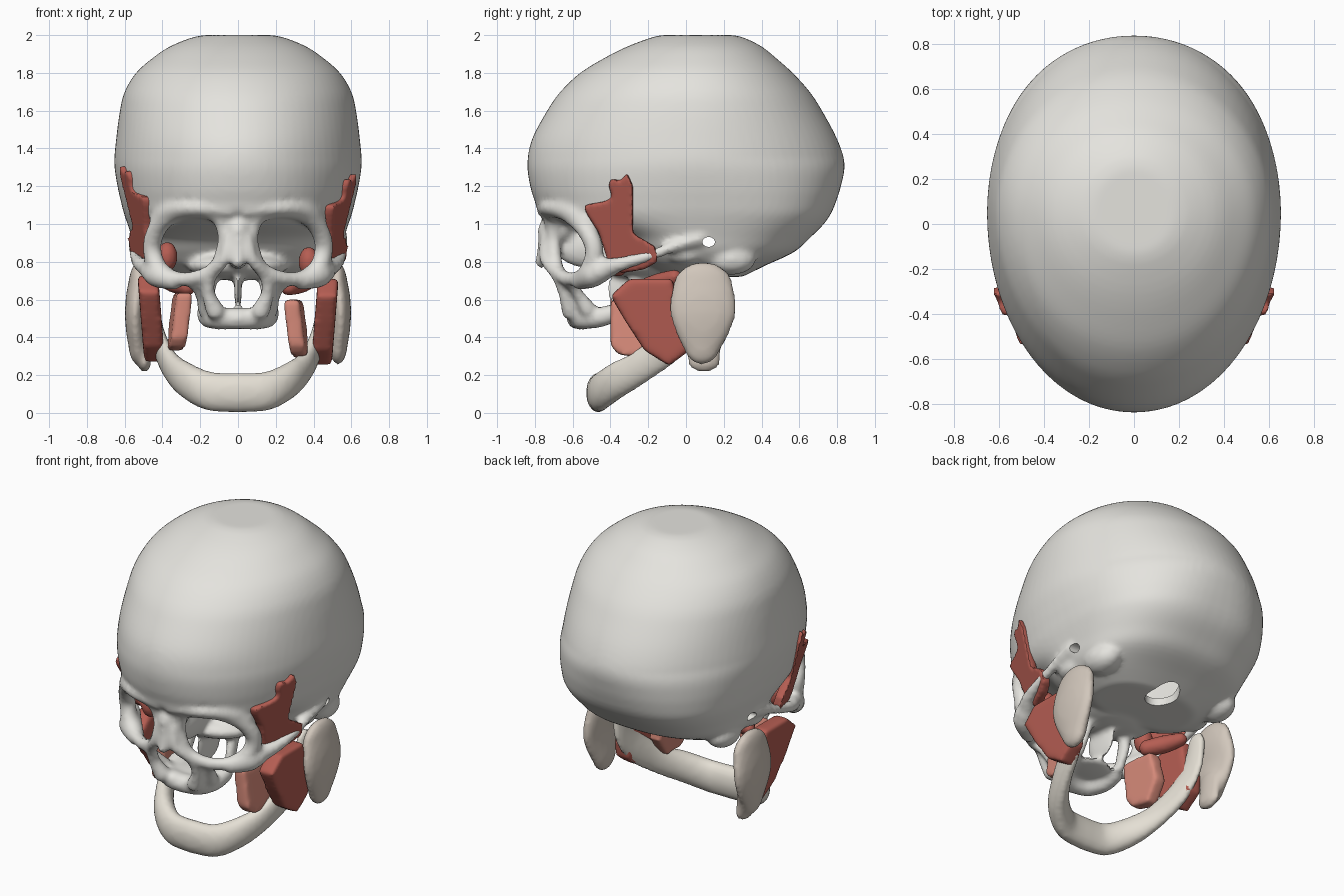
import bpy, bmesh, math
from mathutils import Matrix, Vector

if "Cube" in bpy.data.objects:
    bpy.data.objects.remove(bpy.data.objects["Cube"])


def material(name, rgb):
    m = bpy.data.materials.new(name)
    m.diffuse_color = (*rgb, 1)
    m.use_nodes = True
    m.node_tree.nodes["Principled BSDF"].inputs["Base Color"].default_value = m.diffuse_color
    return m


BONE = material("bone", (0.78, 0.77, 0.73))
JAW = material("jaw_bone", (0.78, 0.74, 0.66))
GLAND = material("gland", (0.64, 0.57, 0.50))
RED = material("muscle", (0.46, 0.11, 0.085))
PINK = material("light_muscle", (0.66, 0.25, 0.19))

# one unit ball, reused for every organic piece
ball = bmesh.new()
bmesh.ops.create_icosphere(ball, subdivisions=3, radius=1)
ball.verts.index_update()
BALL_V = [v.co.copy() for v in ball.verts]
BALL_F = [[v.index for v in f.verts] for f in ball.faces]
ball.free()


def blob(bm, c, r):
    vs = [bm.verts.new([c[k] + r[k] * v[k] for k in range(3)]) for v in BALL_V]
    for f in BALL_F:
        bm.faces.new([vs[i] for i in f])


def spline(P, steps):
    """Points on a smooth curve through vectors P; steps(b, c) is the count per span."""
    P = [P[0]] + P + [P[-1]]
    for a, b, c, d in zip(P, P[1:], P[2:], P[3:]):
        n = steps(b, c)
        for i in range(n):
            t = i / n
            yield 0.5 * (2 * b + (c - a) * t + (2 * a - 5 * b + 4 * c - d) * t * t
                         + (3 * b - a - 3 * c + d) * t ** 3)
    yield P[-1]


def strand(bm, pts, side=1):
    """Smooth run of overlapping ellipsoids; points are x, y, z, then one or three radii."""
    P = [Vector(p if len(p) == 6 else (*p[:3], p[3], p[3], p[3])) for p in pts]
    for q in spline(P, lambda b, c: max(2, int((c - b).length / (0.45 * min(b[3:]))))):
        blob(bm, (side * q[0], q[1], q[2]), q[3:])


def slab(bm, outline, x_at, half, side=1, dz=0):
    """Sheet with a y-z outline, lying on the surface x = x_at(y, z)."""
    loops = [[bm.verts.new((side * (x_at(y, z) + o), y, z + dz)) for y, z in outline]
             for o in (-half, half)]
    n = len(outline)
    faces = [bm.faces.new(loops[0]), bm.faces.new(loops[1])]
    for i in range(n):
        j = (i + 1) % n
        faces.append(bm.faces.new((loops[0][i], loops[0][j], loops[1][j], loops[1][i])))
    bmesh.ops.recalc_face_normals(bm, faces=faces)
    bmesh.ops.triangulate(bm, faces=faces)


def to_object(bm, name):
    me = bpy.data.meshes.new(name)
    bm.to_mesh(me)
    bm.free()
    ob = bpy.data.objects.new(name, me)
    bpy.context.collection.objects.link(ob)
    return ob


def finish(bm, name, mat, voxel=0.018, smooth=3, cutters=()):
    """Fuse the pieces into one skin, relax it, then cut the openings."""
    ob = to_object(bm, name)
    m = ob.modifiers.new("fuse", "REMESH")
    m.mode, m.voxel_size = "VOXEL", voxel
    m = ob.modifiers.new("relax", "SMOOTH")
    m.factor, m.iterations = 0.5, smooth
    for c in cutters:
        m = ob.modifiers.new("cut", "BOOLEAN")
        m.operation, m.solver, m.object = "DIFFERENCE", "FLOAT", c
    bpy.ops.object.select_all(action="DESELECT")
    bpy.context.view_layer.objects.active = ob
    ob.select_set(True)
    for m in list(ob.modifiers):
        bpy.ops.object.modifier_apply(modifier=m.name)
    ob.data.materials.clear()
    ob.data.materials.append(mat)
    bpy.ops.object.shade_smooth_by_angle(angle=math.radians(50))
    for c in cutters:
        bpy.data.objects.remove(c)


# braincase levels: z, half width, front y, back y
LEVELS = [(0.72, .33, -.10, .30), (0.78, .46, -.25, .42), (0.85, .53, -.33, .57),
          (0.93, .56, -.42, .66), (1.0, .585, -.65, .73), (1.06, .605, -.775, .77),
          (1.12, .62, -.80, .795), (1.2, .638, -.825, .82), (1.32, .655, -.84, .84),
          (1.45, .645, -.815, .80), (1.6, .625, -.735, .72), (1.7, .60, -.665, .655),
          (1.8, .54, -.56, .565), (1.88, .45, -.43, .475), (1.94, .36, -.31, .40),
          (1.985, .25, -.19, .31), (2.0, .18, -.13, .25)]


def braincase(bm, inset=0.0, n=80):
    rings = []
    for z, w, f, b in spline([Vector(l) for l in LEVELS], lambda b, c: 4):
        low = min(1, max(0, (1.35 - z) / .3))      # squarer section near the base
        z = 1.36 + (z - 1.36) * (1 - inset * 1.5)
        ring = []
        for i in range(n):
            a = 2 * math.pi * i / n
            c, s = math.cos(a), math.sin(a)
            reach = (b - .05) if s > 0 else (.05 - f)
            e = 2 / (2 + low * (.6 if s > 0 else .2))
            ring.append(bm.verts.new(((w - inset) * math.copysign(abs(c) ** e, c),
                                      .05 + (reach - inset) * math.copysign(abs(s) ** e, s), z)))
        rings.append(ring)
    for lo, hi in zip(rings, rings[1:]):
        for i in range(n):
            j = (i + 1) % n
            bm.faces.new((lo[i], lo[j], hi[j], hi[i]))
    bm.faces.new(rings[0][::-1])
    bm.faces.new(rings[-1])


def cylinder_cutter(name, matrix):
    bm = bmesh.new()
    bmesh.ops.create_cone(bm, cap_ends=True, segments=32, radius1=1, radius2=1, depth=1,
                          matrix=matrix)
    ob = to_object(bm, name)
    ob.hide_render = True
    return ob


# skull: braincase, central base, nose root, inner nose and palate
skull = bmesh.new()
braincase(skull)
blob(skull, (0, -.20, .78), (.27, .24, .08))
blob(skull, (0, -.67, .99), (.10, .10, .10))
blob(skull, (0, -.48, .88), (.07, .22, .12))
blob(skull, (0, -.30, .66), (.02, .12, .12))
blob(skull, (0, -.44, .525), (.16, .15, .028))
strand(skull, [(0, -.73, .97, .055), (0, -.735, .89, .05), (0, -.765, .80, .035)])
for s in (1, -1):
    # brow blending into the forehead
    strand(skull, [(.05, -.71, 1.07, .06, .08, .05), (.22, -.69, 1.085, .06, .08, .05),
                   (.35, -.60, 1.07, .06, .08, .06), (.42, -.52, 1.01, .05, .07, .06)], s)
    # eye socket rim
    strand(skull, [(.07, -.70, .92, .035), (.10, -.71, 1.04, .045), (.23, -.70, 1.07, .04),
                   (.35, -.62, 1.05, .045), (.43, -.53, .97, .05), (.455, -.485, .86, .05),
                   (.41, -.52, .745, .05), (.32, -.58, .71, .04), (.21, -.65, .72, .038),
                   (.11, -.69, .78, .04), (.07, -.70, .92, .035)], s)
    # nose side, from nasal bone round the opening to the tooth ridge
    strand(skull, [(.045, -.73, .93, .04), (.07, -.745, .82, .033), (.145, -.68, .73, .036),
                   (.155, -.64, .63, .036), (.12, -.61, .54, .05)], s)
    # tooth ridge and cheek buttress
    strand(skull, [(0, -.575, .50, .058), (.10, -.55, .50, .06), (.155, -.46, .505, .055),
                   (.17, -.38, .53, .05)], s)
    strand(skull, [(.17, -.52, .55, .045), (.20, -.57, .63, .03), (.24, -.62, .70, .035)], s)
    # cheekbone and arch
    strand(skull, [(.34, -.56, .70, .05), (.43, -.49, .735, .07), (.47, -.42, .765, .055),
                   (.52, -.34, .79, .038), (.545, -.20, .83, .03), (.55, -.05, .885, .03),
                   (.54, .08, .925, .04)], s)
    # mastoid, jaw socket and wing plates of the base
    blob(skull, (s * .44, .24, .815), (.09, .13, .085))
    blob(skull, (s * .44, .0, .84), (.10, .11, .06))
    strand(skull, [(.14, -.24, .76, .04), (.15, -.28, .64, .03, .045, .04),
                   (.155, -.32, .54, .03)], s)

hollow = bmesh.new()
braincase(hollow, 0.05)
hollow = to_object(hollow, "hollow_cutter")
hollow.hide_render = True
foramen = cylinder_cutter("foramen_cutter", Matrix.Translation((0, .26, .74))
                          @ Matrix.Diagonal((.09, .12, .26, 1)))
ears = cylinder_cutter("ear_cutter", Matrix.Translation((0, .12, .905))
                       @ Matrix.Rotation(math.pi / 2, 4, "Y")
                       @ Matrix.Diagonal((.026, .033, 1.6, 1)))
finish(skull, "skull", BONE, .017, 4, cutters=(hollow, foramen, ears))

# lower jaw
jaw = bmesh.new()
for s in (1, -1):
    strand(jaw, [(0, -.465, .107, .07, .065, .107), (.15, -.45, .115, .07, .065, .105),
                 (.27, -.37, .17, .055, .075, .10), (.355, -.24, .245, .042, .08, .09),
                 (.415, -.08, .37, .036, .09, .095), (.44, .01, .51, .03, .09, .09),
                 (.455, .03, .66, .03, .07, .08)], s)
finish(jaw, "lower_jaw", JAW)

MASSETER = [(-.40, .62), (-.30, .71), (-.07, .71), (-.05, .60), (.03, .42), (.02, .33),
            (-.09, .25), (-.22, .33), (-.33, .50)]
TEMPORAL = [(-.54, 1.10), (-.53, 1.06), (-.46, .95), (-.41, .79), (-.34, .74), (-.22, .76),
            (-.15, .80), (-.16, .88), (-.28, .95), (-.28, 1.20), (-.31, 1.27), (-.345, 1.23),
            (-.40, 1.24), (-.41, 1.20), (-.39, 1.14), (-.43, 1.12)]
PTERYGOID = [(-.40, .60), (-.17, .60), (-.14, .42), (-.23, .29), (-.36, .31), (-.40, .36)]

for s, tag in ((1, "right"), (-1, "left")):
    dz = 0 if s > 0 else .045
    # chewing muscle over the jaw branch
    bm = bmesh.new()
    slab(bm, MASSETER, lambda y, z: .445 + (z - .3) * .08, .055, s, dz * .4)
    finish(bm, "masseter_" + tag, RED, .015, 14)
    # temple muscle and its deep part behind the eye socket
    bm = bmesh.new()
    slab(bm, TEMPORAL, lambda y, z: .505 + (z - 1) * .25 + (y + .4) * .35, .03, s, dz)
    blob(bm, (s * .375, -.36, .80 + dz * .6), (.055, .06, .08))
    finish(bm, "temporal_muscle_" + tag, RED, .013, 4)
    # inner wing muscles
    bm = bmesh.new()
    strand(bm, [(.27, -.20, .67, .05), (.34, -.13, .69, .055), (.41, -.06, .72, .04)], s)
    finish(bm, "lateral_pterygoid_" + tag, RED, .015, 3)
    bm = bmesh.new()
    slab(bm, PTERYGOID, lambda y, z: .32 - (z - .35) * .12 + (y + .3) * .1, .043, s, dz * .8)
    finish(bm, "medial_pterygoid_" + tag, PINK, .014, 10)
    # salivary gland, with a longer tail on the left
    bm = bmesh.new()
    strand(bm, [(.525, .09, .665, .055, .16, .135), (.545, .09, .53, .055, .175, .14),
                (.53, .085, .37, .05, .10, .115)], s)
    if s < 0:
        strand(bm, [(.51, .10, .40, .04, .09, .06), (.495, .095, .27, .035, .085, .055)], s)
    finish(bm, "parotid_gland_" + tag, GLAND, .016, 4)
